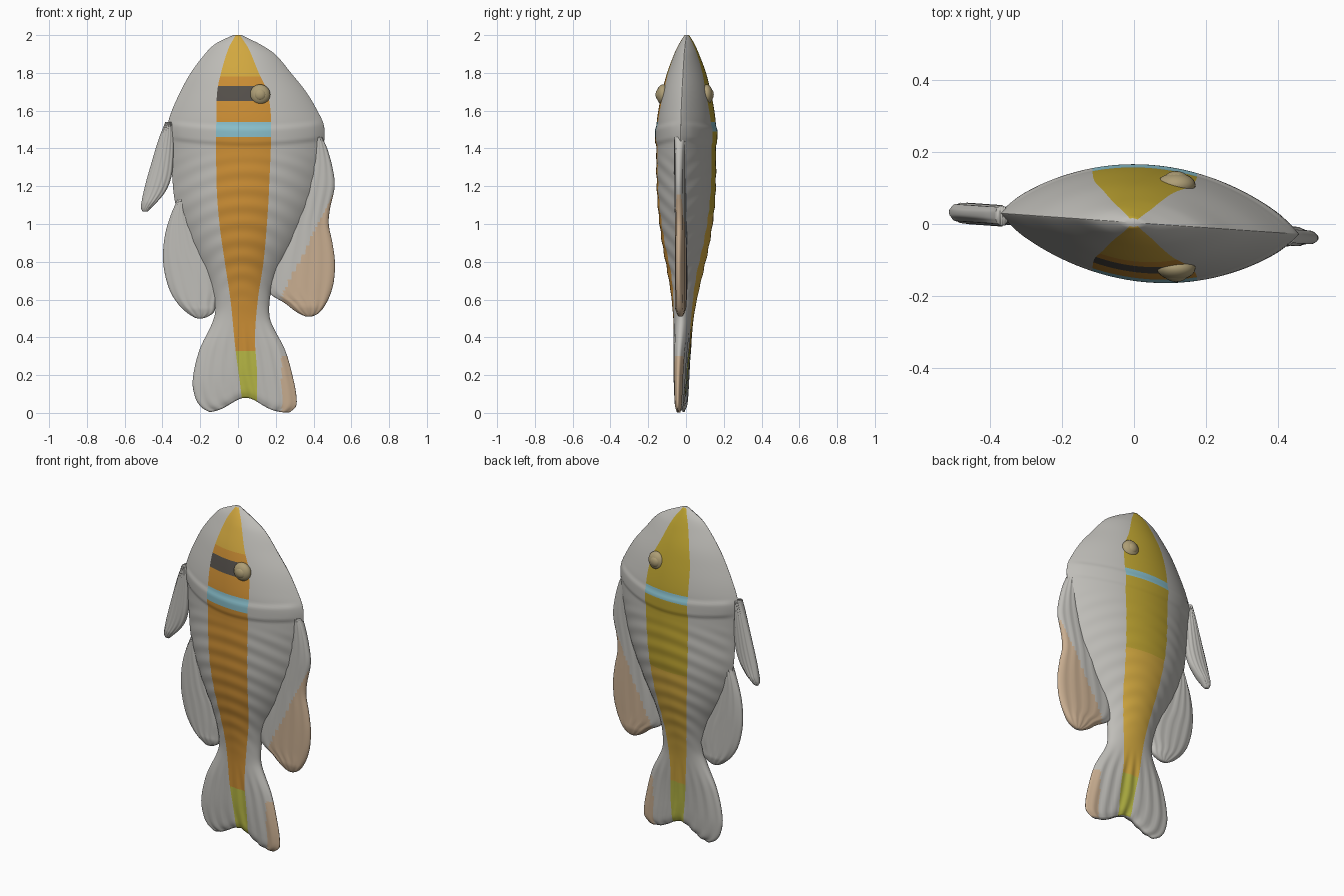
import bpy, bmesh, math

if "Cube" in bpy.data.objects:
    bpy.data.objects.remove(bpy.data.objects["Cube"])


def material(name, r, g, b):
    m = bpy.data.materials.new(name)
    m.diffuse_color = (r, g, b, 1)
    m.use_nodes = True
    m.node_tree.nodes["Principled BSDF"].inputs["Base Color"].default_value = m.diffuse_color
    return m


MATS = [material("grey", .52, .51, .48), material("orange", .60, .27, .035),
        material("mustard", .50, .36, .03), material("blue", .25, .52, .60),
        material("dark", .09, .08, .07), material("lime", .48, .48, .06),
        material("peach", .58, .42, .28), material("gold", .64, .39, .05)]
GREY, ORANGE, MUSTARD, BLUE, DARK, LIME, PEACH, GOLD = range(8)


def curve(table, z):
    """Smooth interpolation of table rows (z, a, b, ...), z descending."""
    n = len(table)
    z = min(max(z, table[-1][0]), table[0][0])
    i = next(k for k in range(n - 1) if z >= table[k + 1][0])
    p, q = table[i], table[i + 1]
    o, r = table[max(i - 1, 0)], table[min(i + 2, n - 1)]
    d = q[0] - p[0]
    t = (z - p[0]) / d
    out = []
    for c in range(1, len(p)):
        m0 = (q[c] - o[c]) / (q[0] - o[0]) * d
        m1 = (r[c] - p[c]) / (r[0] - p[0]) * d
        out.append((2*t**3 - 3*t*t + 1) * p[c] + (t**3 - 2*t*t + t) * m0
                   + (3*t*t - 2*t**3) * q[c] + (t**3 - t*t) * m1)
    return out


def ramp(z, lo, hi):
    t = min(max((z - lo) / (hi - lo), 0), 1)
    return t * t * (3 - 2 * t)


def loft(name, zs, columns, point, paint):
    """Closed skin: front columns left to right, then back columns returning."""
    bm = bmesh.new()
    n = len(columns(zs[0]))
    rings = []
    for z in zs:
        xs = columns(z)
        ring = [bm.verts.new(point(x, z, xs[0], xs[-1], -1)) for x in xs]
        ring += [bm.verts.new(point(x, z, xs[0], xs[-1], 1)) for x in xs[-2:0:-1]]
        rings.append(ring)
    m = len(rings[0])
    for k in range(len(zs) - 1):
        for j in range(m):
            f = bm.faces.new((rings[k][j], rings[k][(j + 1) % m],
                              rings[k + 1][(j + 1) % m], rings[k + 1][j]))
            front = j < n - 1
            col = j if front else m - 1 - j
            f.material_index = paint(f.calc_center_median(), col, front)
    # end caps bridge matching front and back columns
    for ring in (rings[0], rings[-1]):
        for j in range(n - 1):
            quad = [ring[j], ring[j + 1], ring[(m - j - 1) % m], ring[(m - j) % m]]
            bm.faces.new(list(dict.fromkeys(quad)))
    bmesh.ops.recalc_face_normals(bm, faces=bm.faces[:])
    me = bpy.data.meshes.new(name)
    bm.to_mesh(me)
    bm.free()
    for mt in MATS:
        me.materials.append(mt)
    for p in me.polygons:
        p.use_smooth = True
    ob = bpy.data.objects.new(name, me)
    bpy.context.collection.objects.link(ob)
    return ob


# Body and tail: z, left edge, right edge, half thickness
BODY = [(2.0, -.025, .02, .012), (1.98, -.07, .06, .025), (1.95, -.125, .12, .042),
        (1.9, -.175, .195, .065), (1.8, -.25, .28, .102), (1.7, -.305, .36, .128),
        (1.6, -.35, .42, .147), (1.52, -.372, .455, .156), (1.42, -.362, .455, .156),
        (1.3, -.352, .44, .157), (1.1, -.33, .39, .150), (.9, -.26, .30, .125),
        (.75, -.18, .215, .095), (.65, -.14, .177, .075), (.55, -.12, .165, .059),
        (.48, -.135, .175, .051), (.33, -.205, .25, .041), (.17, -.24, .295, .033),
        (.08, -.226, .31, .028), (.03, -.195, .305, .023), (0, -.15, .27, .012)]
# Stripe: z, left edge, right edge
STRIPE = [(2.0, -.012, .01), (1.93, -.05, .055), (1.8, -.09, .11), (1.7, -.11, .155),
          (1.55, -.115, .175), (1.2, -.113, .165), (1.0, -.098, .153), (.8, -.07, .135),
          (.6, -.04, .105), (.4, -.02, .09), (.2, .0, .1), (0, .02, .1)]
SIDE, MID = 18, 16


def body_columns(z):
    l, r, _ = curve(BODY, z)
    a, b = curve(STRIPE, z)
    ease = [1 - math.cos(math.pi / 2 * i / SIDE) for i in range(SIDE)]
    return ([l + (a - l) * e for e in ease] + [a + (b - a) * i / MID for i in range(MID)]
            + [r + (b - r) * e for e in [1] + ease[::-1]])


def body_point(x, z, l, r, side):
    h = curve(BODY, z)[2]
    s = (2 * x - l - r) / (r - l)
    core = max(0, 1 - s * s)
    d = h * core ** (.42 + .46 * ramp(z, .35, .9))
    # gill collar, scale ripples and tail rays
    zz = z - .03 * s * s
    collar = ramp(zz, 1.41, 1.435) * (1 - ramp(zz, 1.495, 1.525))
    edge = min(1, core * 4)
    d += .007 * collar * edge
    d += .0018 * edge * math.sin(70 * z + 9 * s * s) * ramp(z, .5, .8) * (1 - ramp(z, 1.3, 1.4))
    d += .003 * edge * math.sin(s * 24) * (1 - ramp(z, .3, .5))
    y = -.07 * x - .022 * (1 - ramp(z, .15, .9)) + .004 * ramp(z, .8, 1.2) + side * d
    notch = .08 * math.exp(-((x - .04) / .11) ** 2) * (1 - ramp(z, 0, .4))
    return x, y, z + notch


def body_paint(c, col, front):
    if not SIDE <= col < SIDE + MID:
        return PEACH if c.z < .3 and c.x > .23 else GREY
    if (1.46 if front else 1.49) < c.z < (1.54 if front else 1.535):
        return BLUE
    if front and 1.65 < c.z < 1.73 and c.x < .13:
        return DARK
    if c.z < .33:
        return LIME
    if front:
        return GOLD if c.z > 1.78 else ORANGE
    return MUSTARD if c.z > 1.05 else GOLD


loft("fish_body", [2 - i * .01 for i in range(201)], body_columns, body_point, body_paint)

# Side fins: z, left edge, right edge
FINS = {
    "upper_left_fin": [(1.54, -.385, -.35), (1.45, -.42, -.34), (1.3, -.465, -.345),
                       (1.23, -.485, -.358), (1.17, -.50, -.385), (1.12, -.51, -.425),
                       (1.085, -.514, -.46), (1.065, -.505, -.48)],
    "lower_left_fin": [(1.13, -.32, -.27), (1.05, -.355, -.25), (.95, -.385, -.2),
                       (.84, -.397, -.15), (.75, -.39, -.1), (.65, -.362, -.09),
                       (.58, -.32, -.115), (.53, -.27, -.13), (.505, -.23, -.17),
                       (.5, -.215, -.19)],
    "right_fin": [(1.46, .445, .40), (1.4, .472, .37), (1.3, .5, .33), (1.2, .512, .28),
                  (1.08, .487, .26), (1.0, .48, .23), (.9, .5, .19), (.8, .513, .15),
                  (.7, .508, .14), (.63, .49, .17), (.58, .467, .25), (.54, .44, .30),
                  (.52, .415, .335), (.51, .39, .36)],
}
for fin, table in FINS.items():
    top, bottom = table[0][0], table[-1][0]

    def fin_columns(z):
        l, r = sorted(curve(table, z))
        return [(l + r) / 2 - (r - l) / 2 * math.cos(math.pi * i / 28) for i in range(29)]

    def fin_point(x, z, l, r, side):
        s = (2 * x - l - r) / (r - l)
        core = max(0, 1 - s * s)
        end = min(1, (z - bottom) / .05) ** .5 if z > bottom else 0
        d = (.006 + .022 * end) * core ** .4
        d += .002 * min(1, core * 3) * math.sin(s * 16) * end
        return x, -.07 * x - .003 + side * d, z

    def fin_paint(c, col, front):
        return PEACH if fin == "right_fin" and c.z < .95 + (c.x - .4) * 2 else GREY

    rows = [bottom + (top - bottom) * (.5 + .5 * math.cos(math.pi * i / 60)) for i in range(61)]
    loft(fin, rows, fin_columns, fin_point, fin_paint)

# Eyes on both flanks, each with a raised pupil
eye_mat = material("eye", .42, .34, .18)
for label, y, sgn in (("front", -.122, -1), ("back", .108, 1)):
    for part, r, depth, off in (("eye", .054, .034, 0), ("pupil", .032, .02, .019)):
        bpy.ops.mesh.primitive_uv_sphere_add(segments=32, ring_count=16, radius=1,
                                             location=(.117, y + sgn * off, 1.685))
        ob = bpy.context.object
        ob.name = label + "_" + part
        ob.scale = (r, depth, r)
        ob.data.materials.append(eye_mat)
        bpy.ops.object.shade_smooth()
